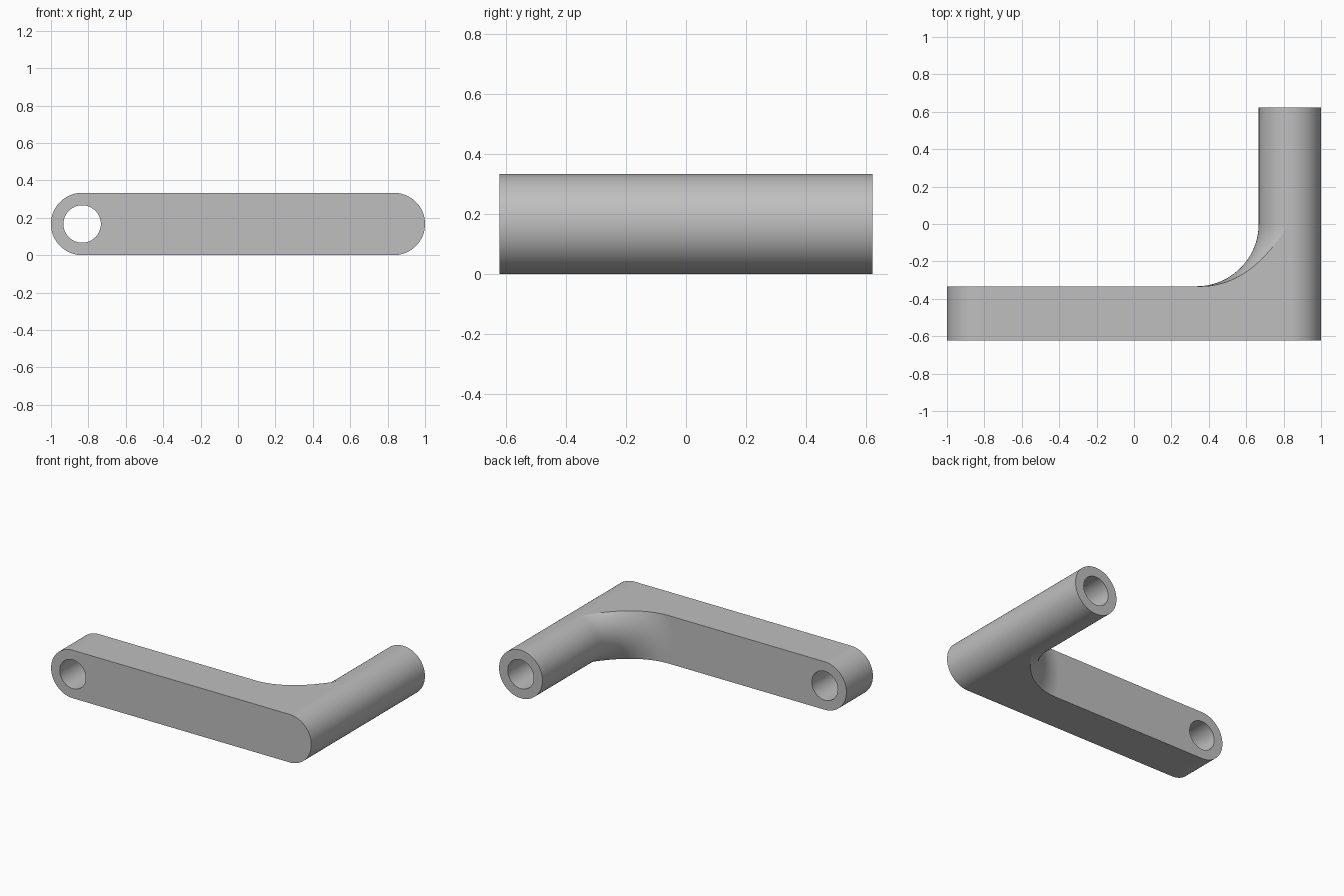
import bpy, bmesh
from math import sin, cos, pi, sqrt
from mathutils import Matrix

if "Cube" in bpy.data.objects:
    bpy.data.objects.remove(bpy.data.objects["Cube"], do_unlink=True)

R = 1 / 6                 # half height, also the round bar radius
CX = 1 - R                # centre of each rounded end
FRONT, ARM_BACK, BAR_END = -0.624, -0.333, 0.624
FILLET = 1 / 3
HOLE = 0.1
SEG, STEPS = 40, 24

grey = bpy.data.materials.new("grey metal")
grey.use_nodes = True
colour = (0.52, 0.52, 0.52, 1)
grey.diffuse_color = colour
grey.node_tree.nodes["Principled BSDF"].inputs["Base Color"].default_value = colour

bm = bmesh.new()
angles = [pi / 2 - pi * i / SEG for i in range(SEG + 1)]


def right_row(y):
    """Outer half round, top to bottom."""
    return [bm.verts.new((CX + R * cos(a), y, R + R * sin(a))) for a in angles]


def arm_row(y):
    """Round free end of the arm, top to bottom."""
    return [bm.verts.new((-CX - R * cos(a), y, R + R * sin(a))) for a in angles]


def flare_row(y, rho):
    """Arc of radius rho about the bar axis, kept within the arm height."""
    return [bm.verts.new((CX - sqrt(max(0, rho**2 - (R * sin(a))**2)), y, R + R * sin(a)))
            for a in angles]


def strip(a, b):
    for i in range(SEG):
        bm.faces.new((a[i], a[i + 1], b[i + 1], b[i]))


# Stations along y: the arm, the swept fillet, then the straight bar
ys, rhos = [], []
for k in range(STEPS + 1):
    a = pi / 2 * k / STEPS
    ys.append(ARM_BACK + FILLET * (1 - cos(a)))
    rhos.append(R + FILLET * (1 - sin(a)))
ys.append(BAR_END)
rhos.append(R)

rights = [right_row(y) for y in [FRONT] + ys]
arms = [arm_row(FRONT), arm_row(ARM_BACK)]
flares = [flare_row(y, r) for y, r in zip(ys, rhos)]

for rows in (rights, arms, flares):
    for a, b in zip(rows, rows[1:]):
        strip(a, b)

# Flat faces: front, arm back, bar end, top and bottom
bm.faces.new(rights[0] + arms[0][::-1])
bm.faces.new(arms[1] + flares[0][::-1])
bm.faces.new(rights[-1] + flares[-1][-2:0:-1])
for i in (0, SEG):
    bm.faces.new([r[i] for r in rights[:-1]] + [f[i] for f in flares[:-2]][::-1]
                 + [arms[1][i], arms[0][i]])

bmesh.ops.remove_doubles(bm, verts=bm.verts, dist=1e-5)
bmesh.ops.recalc_face_normals(bm, faces=bm.faces)
mesh = bpy.data.meshes.new("crank_arm")
bm.to_mesh(mesh)
bm.free()
mesh.materials.append(grey)
body = bpy.data.objects.new("crank_arm", mesh)
bpy.context.collection.objects.link(body)
bpy.context.view_layer.objects.active = body


def bore(name, x, y0, y1):
    """Cut a round hole along y."""
    b = bmesh.new()
    bmesh.ops.create_cone(b, cap_ends=True, segments=64, radius1=HOLE, radius2=HOLE,
                          depth=y1 - y0, matrix=Matrix.Translation((x, (y0 + y1) / 2, R))
                          @ Matrix.Rotation(pi / 2, 4, 'X'))
    m = bpy.data.meshes.new(name)
    b.to_mesh(m)
    b.free()
    m.materials.append(grey)
    cutter = bpy.data.objects.new(name, m)
    cutter.hide_render = True
    bpy.context.collection.objects.link(cutter)
    mod = body.modifiers.new(name, 'BOOLEAN')
    mod.operation, mod.solver, mod.object = 'DIFFERENCE', 'EXACT', cutter
    bpy.ops.object.modifier_apply(modifier=name)
    bpy.data.objects.remove(cutter, do_unlink=True)


bore("arm_hole", -CX, FRONT - 0.1, ARM_BACK + 0.1)
bore("bar_hole", CX, BAR_END - 0.6, BAR_END + 0.1)

# Smooth rounds with crisp edges
for o in bpy.context.selected_objects:
    o.select_set(False)
body.select_set(True)
bpy.ops.object.shade_smooth_by_angle(angle=pi / 6)
wn = body.modifiers.new("even_shading", 'WEIGHTED_NORMAL')
wn.keep_sharp = True
